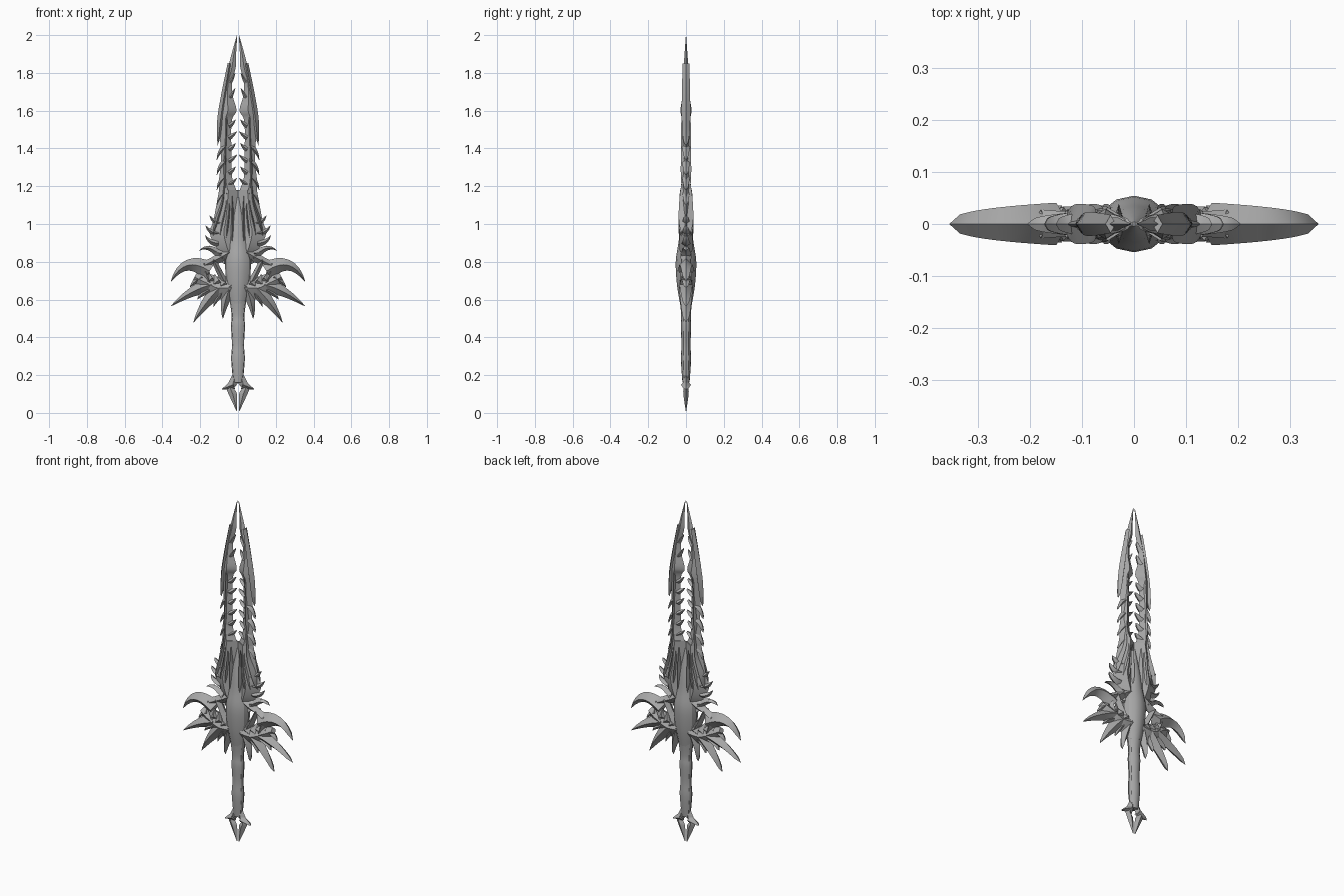
import bpy, bmesh, math
from mathutils import Vector

cube = bpy.data.objects.get("Cube")
if cube:
    bpy.data.objects.remove(cube)

steel = bpy.data.materials.new("grey steel")
steel.use_nodes = True
steel.diffuse_color = (.4, .4, .4, 1)
steel.node_tree.nodes["Principled BSDF"].inputs["Base Color"].default_value = steel.diffuse_color


def loft(name, rings, mirror=True):
    """Skin a list of point rings, cap both ends and shade the result."""
    bm = bmesh.new()
    loops = [[bm.verts.new(point) for point in ring] for ring in rings]
    for lower, upper in zip(loops, loops[1:]):
        for i in range(len(lower)):
            bm.faces.new((lower[i - 1], lower[i], upper[i], upper[i - 1]))
    bm.faces.new(loops[0])
    bm.faces.new(loops[-1])
    bmesh.ops.recalc_face_normals(bm, faces=bm.faces)
    mesh = bpy.data.meshes.new(name)
    bm.to_mesh(mesh)
    bm.free()
    mesh.materials.append(steel)
    obj = bpy.data.objects.new(name, mesh)
    bpy.context.collection.objects.link(obj)
    if mirror:
        obj.modifiers.new("mirror", "MIRROR").use_mirror_merge = False
    bpy.ops.object.select_all(action="DESELECT")
    obj.select_set(True)
    bpy.context.view_layer.objects.active = obj
    bpy.ops.object.shade_smooth_by_angle(angle=math.radians(32))


def smooth(points, steps=4):
    """Catmull-Rom interpolation through tuples of any length."""
    pts = [Vector(point) for point in points]
    pts = [pts[0]] + pts + [pts[-1]]
    out = []
    for before, start, end, after in zip(pts, pts[1:], pts[2:], pts[3:]):
        for k in range(steps):
            s = k / steps
            leave, arrive = (end - before) / 2, (after - start) / 2
            out.append(start.lerp(end, s * s * (3 - 2 * s))
                       + leave * s * (1 - s) ** 2 - arrive * s * s * (1 - s))
    return out + [pts[-1]]


def diamond(name, path, depth):
    """Diamond-section band along (x, z, half width); depth follows the width."""
    widest = max(width for x, z, width in path)
    rings = []
    for i, (x, z, width) in enumerate(path):
        before, after = path[max(i - 1, 0)], path[min(i + 1, len(path) - 1)]
        along = Vector((after[0] - before[0], 0, after[1] - before[1])).normalized()
        side = Vector((along.z, 0, -along.x)) * max(width, .001)
        front = Vector((0, depth * math.sqrt(max(width, 0) / widest) + .001, 0))
        centre = Vector((x, 0, z))
        rings.append([centre + side, centre + front, centre - side, centre - front])
    loft(name, rings)


def band(name, depth, points):
    diamond(name, smooth(points), depth)


def spike(name, base, bend, tip, width):
    """Tapered horn along a quadratic curve."""
    base, bend, tip = Vector(base), Vector(bend), Vector(tip)
    path = []
    for k in range(9):
        s = k / 8
        point = base.lerp(bend, s).lerp(bend.lerp(tip, s), s)
        path.append((point.x, point.y, width * (1 - s) ** .8))
    diamond(name, path, width * .6 + .01)


def edged(name, rows):
    """Blade half from (z, inner x, outer x), ridged in proportion to its width."""
    rings = []
    for z, inner, outer in smooth(rows):
        middle = (inner + outer) / 2
        depth = min((outer - inner) * .32, .035)
        rings.append([(inner, 0, z), (middle, depth, z), (outer, 0, z), (middle, -depth, z)])
    loft(name, rings)


def turned(name, flatness, rows):
    """Oval column from (z, half width)."""
    angles = [math.tau * i / 12 for i in range(12)]
    loft(name, [[(width * math.cos(a), width * flatness * math.sin(a), z) for a in angles]
                for z, width in smooth(rows)], mirror=False)


# Grip with gentle swellings
turned("grip", .75, [(.16, .025), (.28, .036), (.36, .032), (.46, .037), (.52, .034), (.63, .05)])

# Pommel: two split prongs around a slit, with side spurs
edged("pommel_prong", [(.2, 0, .03), (.16, 0, .05), (.13, .02, .06), (.1, .006, .05), (.01, .004, .008)])
spike("pommel_spur", (.025, .15), (.05, .14), (.085, .125), .025)

# Central boss of the guard
turned("guard_boss", .8, [(.58, .04), (.68, .06), (.8, .068), (.9, .05), (1, .035), (1.14, .005)])

# Guard wings: bands and struts that leave openings between them
band("wing_lower_band", .036, [(0, .67, .07), (.1, .66, .06), (.17, .69, .05), (.23, .72, .02)])
band("wing_upper_band", .034, [(0, .88, .04), (.08, .83, .03), (.14, .8, .02), (.2, .77, .03)])
band("wing_inner_strut", .03, [(.07, .69, .02), (.1, .75, .015), (.13, .81, .015)])
band("wing_outer_strut", .03, [(.15, .69, .02), (.17, .74, .02), (.18, .79, .015)])
for x, z, name in ((.09, .71, "lower"), (.075, .79, "upper")):
    spike(f"wing_{name}_thorn", (x, z), (x - .01, z + .02), (x, z + .05), .012)

# Guard horns and the small thorns between them
spike("main_horn", (.15, .75), (.28, .84), (.355, .695), .05)
spike("upper_horn", (.08, .82), (.15, .9), (.205, .86), .024)
spike("side_horn", (.14, .68), (.25, .65), (.355, .565), .042)
spike("low_horn", (.1, .66), (.18, .58), (.235, .48), .042)
spike("inner_horn", (.045, .66), (.08, .57), (.08, .5), .034)
spike("side_thorn", (.15, .65), (.2, .63), (.215, .6), .02)
spike("low_thorn", (.08, .64), (.12, .6), (.13, .56), .02)
spike("horn_thorn", (.19, .72), (.23, .7), (.255, .665), .024)

# Overlapping scales on the lower wings
for i in range(4):
    x = .06 + .035 * i
    z = .63 + x / 3
    spike(f"wing_scale_{i}", (x - .03, z + .03), (x, z + .01), (x + .04, z - .03), .045 - .003 * i)

# Blade root, solid to the centre line
edged("blade_root", [(.84, 0, .09), (.9, 0, .13), (.96, 0, .15), (1.02, 0, .13), (1.18, 0, .1)])

# Blade halves with an open channel between them
edged("blade_half", [(1.16, 0, .1), (1.24, .03, .1), (1.34, .034, .09), (1.54, .034, .1),
                     (1.6, .008, .1), (1.68, .028, .085), (1.76, .03, .07), (1.83, .012, .052),
                     (1.9, .01, .034), (2, .004, .006)])

# Swept barb forming the upper cutting edge
band("edge_barb", .022, [(.108, 1.415, 0), (.1, 1.48, .012), (.09, 1.57, .018), (.07, 1.7, .016), (.045, 1.85, .01)])

# Teeth facing the channel
for i in range(6):
    z = 1.22 + .062 * i
    spike(f"channel_tooth_{i}", (.05, z - .01), (.028, z), (.006 + i % 2 * .007, z + .022), .017)
for i in range(2):
    z = 1.69 + .08 * i
    spike(f"upper_tooth_{i}", (.045, z - .02), (.028, z), (.015, z + .03), .014)

# Thorns along the outer edge
for i in range(4):
    x, z = .09, 1.36 - .08 * i
    spike(f"edge_thorn_{i}", (x - .025, z + .05), (x + .01, z + .03), (x + .022, z - .02), .018)

# Longer thorns fanned along the bulge of the root
for i in range(4):
    x, z = .15 + .025 * math.sin(i), 1.03 - .053 * i
    spike(f"root_thorn_{i}", (x - .07, z - .025), (x - .02, z - .025), (x, z + .015), .022)

# Raised ribs sweeping down the blade root
for i in range(4):
    x, low = .035 + .033 * i, .86 + .024 * i
    band(f"root_rib_{i}", .038, [(x, low, 0), (x * .85, low + .08, .012),
                                 (x * .5 + .012, low + .2, .01), (x * .4 + .018, low + .34, 0)])

# Long ribs running up each blade half
band("blade_rib", .027, [(.06, 1.1, 0), (.07, 1.25, .011), (.066, 1.4, .01), (.06, 1.55, .009), (.05, 1.66, 0)])
